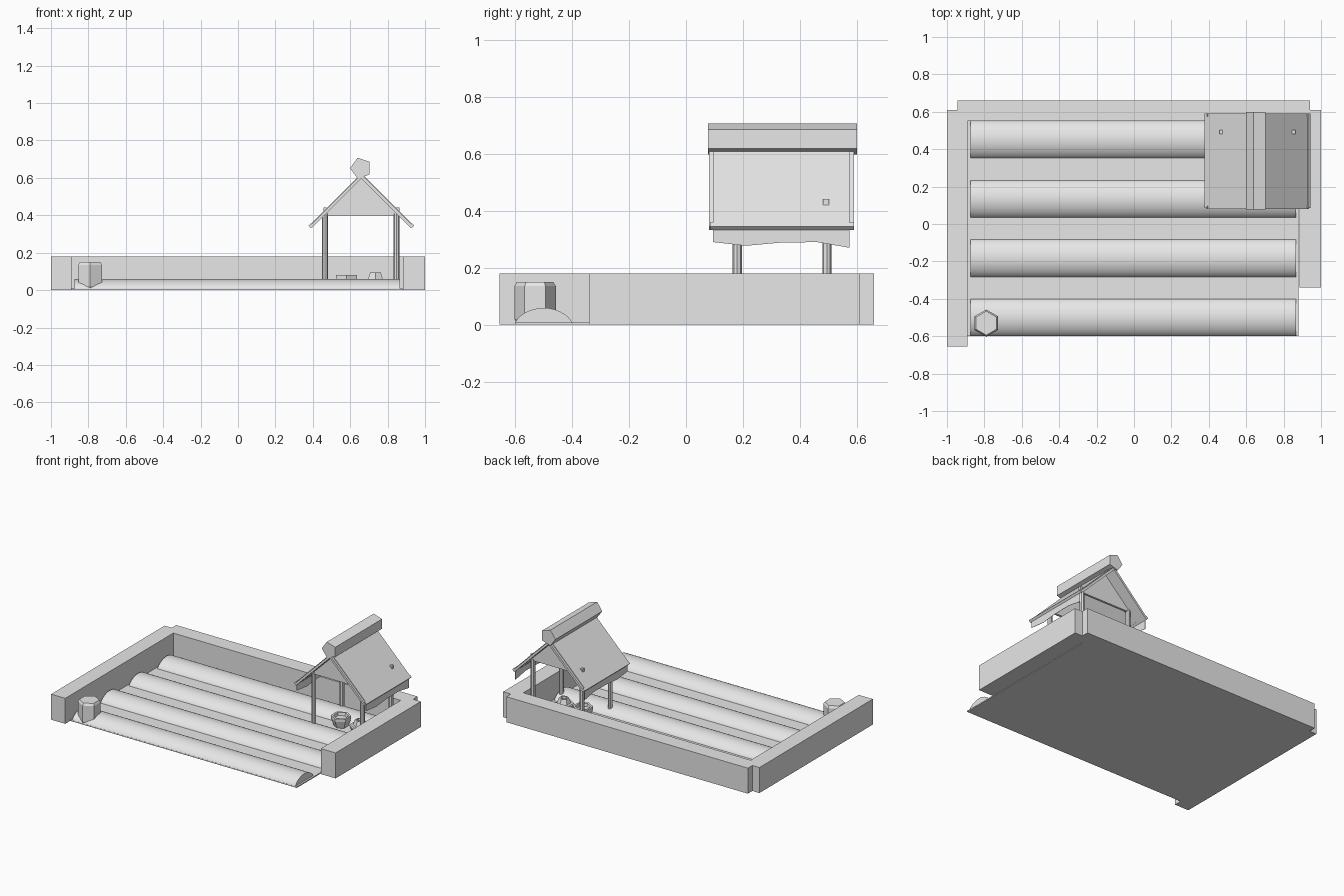
import bpy, bmesh, math
from mathutils import Vector

cube = bpy.data.objects.get("Cube")
if cube:
    bpy.data.objects.remove(cube, do_unlink=True)

GREY = (0.8, 0.8, 0.8, 1)
mat = bpy.data.materials.new("light grey")
mat.use_nodes = True
mat.diffuse_color = GREY
mat.node_tree.nodes["Principled BSDF"].inputs["Base Color"].default_value = GREY


def finish(name, bm, smooth=False):
    bmesh.ops.recalc_face_normals(bm, faces=bm.faces)
    mesh = bpy.data.meshes.new(name)
    bm.to_mesh(mesh)
    bm.free()
    mesh.materials.append(mat)
    obj = bpy.data.objects.new(name, mesh)
    bpy.context.collection.objects.link(obj)
    if smooth:
        bpy.ops.object.select_all(action='DESELECT')
        obj.select_set(True)
        bpy.context.view_layer.objects.active = obj
        bpy.ops.object.shade_smooth_by_angle(angle=math.radians(40))
    return obj


def prism(name, profile, axis, lo, hi, smooth=False):
    """Extrude a 2D outline along x, y or z."""
    place = {'x': lambda p, d: (d, p[0], p[1]),
             'y': lambda p, d: (p[0], d, p[1]),
             'z': lambda p, d: (p[0], p[1], d)}[axis]
    bm = bmesh.new()
    face = bm.faces.new([bm.verts.new(place(p, lo)) for p in profile])
    ext = bmesh.ops.extrude_face_region(bm, geom=[face])
    moved = [v for v in ext['geom'] if isinstance(v, bmesh.types.BMVert)]
    shift = Vector(place((0, 0), hi - lo))
    bmesh.ops.translate(bm, verts=moved, vec=shift)
    return finish(name, bm, smooth)


def box(name, x0, x1, y0, y1, z0, z1):
    return prism(name, [(x0, y0), (x1, y0), (x1, y1), (x0, y1)], 'z', z0, z1)


def ring(cx, cy, r, sides, start=0):
    return [(cx + r * math.cos(start + math.tau * i / sides),
             cy + r * math.sin(start + math.tau * i / sides)) for i in range(sides)]


def turned(name, x, y, levels, sides=6):
    """Faceted vessel or stump from (radius, height) levels."""
    bm = bmesh.new()
    loops = [[bm.verts.new((px, py, z)) for px, py in ring(x, y, r, sides, math.pi / 2)]
             for r, z in levels]
    for a, b in zip(loops, loops[1:]):
        for i in range(sides):
            j = (i + 1) % sides
            bm.faces.new((a[i], a[j], b[j], b[i]))
    bm.faces.new(loops[0])
    bm.faces.new(loops[-1])
    return finish(name, bm)


# Ground and walls
box("ground", -0.89, 0.88, -0.6, 0.56, 0, 0.008)
box("left_side_wall", -1, -0.89, -0.655, 0.61, 0, 0.18)
box("right_side_wall", 0.885, 1, -0.34, 0.61, 0, 0.18)
box("back_wall", -0.945, 0.94, 0.55, 0.66, 0, 0.18)

# Planting ridges with rounded tops
for n in range(4):
    mid = -0.5 + n * 0.317
    arch = [(mid - 0.1 * math.cos(math.pi * i / 16),
             0.006 + 0.053 * math.sin(math.pi * i / 16) ** 1.4) for i in range(17)]
    prism("soil_ridge", arch, 'x', -0.875, 0.867, True)

# Stump and pots
turned("stump", -0.79, -0.53, [(0.06, 0), (0.073, 0.02), (0.073, 0.135), (0.064, 0.15)])
turned("wide_pot", 0.58, 0.32, [(0.045, 0.005), (0.065, 0.06), (0.065, 0.08), (0.05, 0.08), (0.045, 0.06)])
turned("dish", 0.73, 0.31, [(0.045, 0.005), (0.065, 0.05), (0.06, 0.06)])
turned("small_pot", 0.735, 0.31, [(0.045, 0.06), (0.032, 0.095), (0.022, 0.095), (0.02, 0.08)])

# Shelter posts and gables
MID = 0.66
for y in (0.18, 0.495):
    for x in (0.465, 0.847):
        prism("post", ring(x, y, 0.016, 8), 'z', 0, 0.41)
    prism("gable", [(MID - 0.205, 0.4), (MID + 0.205, 0.4), (MID, 0.6)],
          'y', y - 0.008, y + 0.008)

# Roof slopes, edge boards and hanging cloths, mirrored about the ridge
for side in (-1, 1):
    def slope(outer, drop, thick, top=0.625):
        s = top - drop
        return [(MID, s), (MID + side * outer, s - outer),
                (MID + side * (outer - thick), s - outer - thick), (MID, s - 2 * thick)]
    prism("roof_slope", slope(0.272, 0, 0.009), 'y', 0.095, 0.575)
    for y in (0.08, 0.575):
        prism("edge_board", slope(0.275, 0.006, 0.011), 'y', y, y + 0.016)
    eave = MID + side * 0.27
    prism("eave_board", ring(eave, 0.345, 0.013, 4), 'y', 0.085, 0.59)
    cloth = [(0.095, 0.355), (0.095, 0.29), (0.21, 0.277), (0.33, 0.288),
             (0.46, 0.29), (0.575, 0.27), (0.575, 0.355)]
    prism("hanging_cloth", cloth, 'x', eave - 0.001, eave + 0.001)
    x = MID + side * 0.195
    box("roof_peg", x - 0.009, x + 0.009, 0.482, 0.502, 0.415, 0.442)

# Five-sided ridge beam
prism("ridge_beam", ring(0.657, 0.652, 0.058, 5, math.pi), 'y', 0.078, 0.6)
